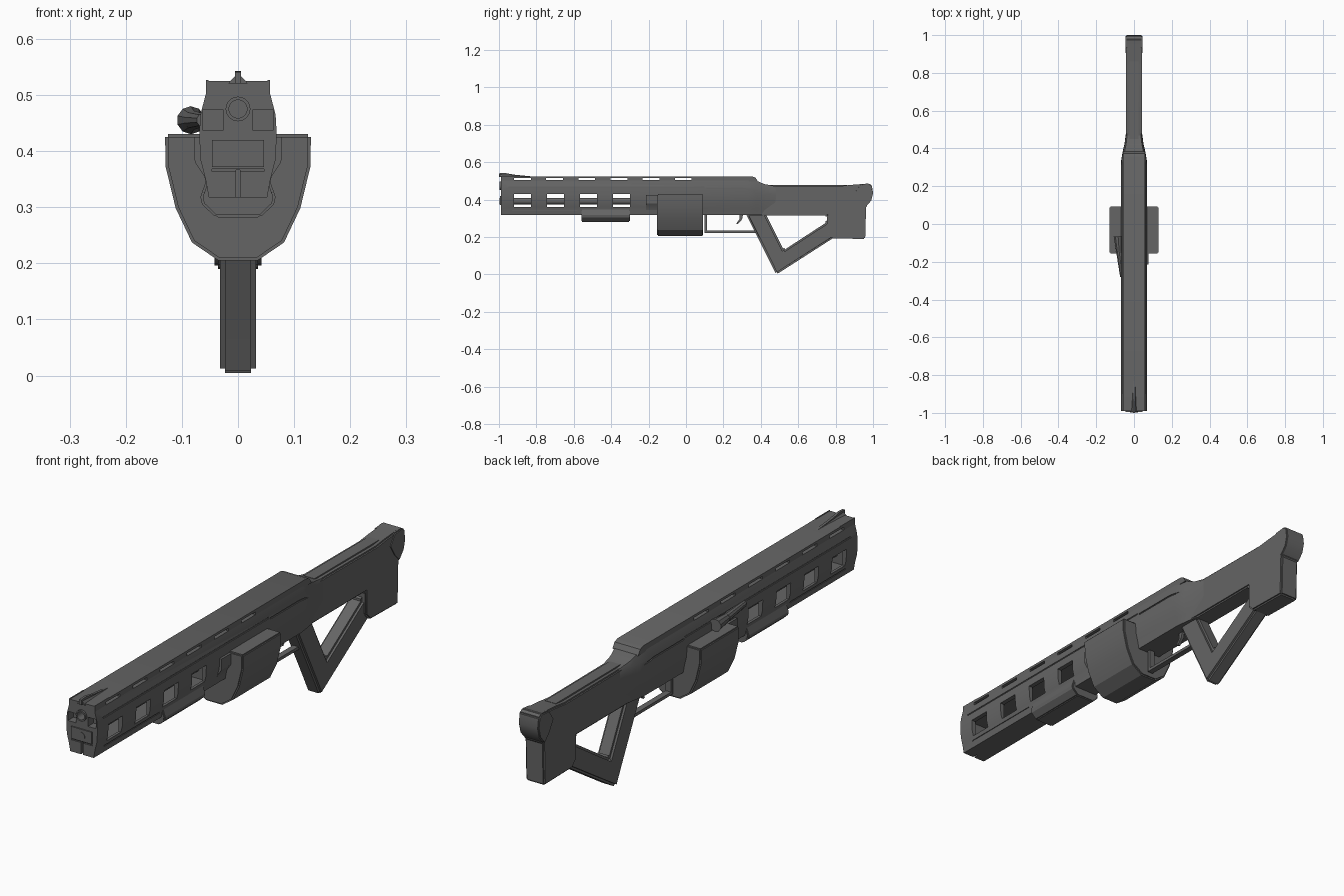
import bpy, bmesh, math
from mathutils import Vector

cube = bpy.data.objects.get("Cube")
if cube:
    bpy.data.objects.remove(cube, do_unlink=True)

gunmetal = bpy.data.materials.new("dark_gunmetal")
gunmetal.use_nodes = True
gunmetal.diffuse_color = (0.13, 0.13, 0.13, 1)
gunmetal.node_tree.nodes["Principled BSDF"].inputs["Base Color"].default_value = (0.13, 0.13, 0.13, 1)


def finish(name, bm, bevel=0.0, segments=2):
    """Turn a bmesh into a shaded, optionally bevelled object."""
    bmesh.ops.recalc_face_normals(bm, faces=bm.faces)
    if bevel:
        edges = [e for e in bm.edges if e.calc_face_angle(0) > math.radians(35)]
        bmesh.ops.bevel(bm, geom=edges, offset=bevel, segments=segments, affect='EDGES', clamp_overlap=True)
    mesh = bpy.data.meshes.new(name)
    bm.to_mesh(mesh)
    bm.free()
    mesh.materials.append(gunmetal)
    obj = bpy.data.objects.new(name, mesh)
    bpy.context.collection.objects.link(obj)
    smooth(obj)
    return obj


def smooth(obj):
    bpy.ops.object.select_all(action='DESELECT')
    obj.select_set(True)
    bpy.context.view_layer.objects.active = obj
    bpy.ops.object.shade_smooth_by_angle(angle=math.radians(30))


def loft(name, rings, bevel=0.0):
    """Skin equal-length rings of points and cap both ends."""
    bm = bmesh.new()
    loops = [[bm.verts.new(p) for p in ring] for ring in rings]
    n = len(loops[0])
    for a, b in zip(loops, loops[1:]):
        for i in range(n):
            bm.faces.new((a[i], a[(i + 1) % n], b[(i + 1) % n], b[i]))
    bm.faces.new(loops[0])
    bm.faces.new(loops[-1])
    return finish(name, bm, bevel)


def side_plate(name, outline, half, bevel=0.0, x=0.0):
    return loft(name, [[(x + s * half, y, z) for y, z in outline] for s in (-1, 1)], bevel)


def box(name, lo, hi, bevel=0.0):
    (x0, y0, z0), (x1, y1, z1) = lo, hi
    return loft(name, [[(x, y0, z0), (x, y1, z0), (x, y1, z1), (x, y0, z1)] for x in (x0, x1)], bevel)


def rod(name, start, end, r0, r1, sides=20):
    bm = bmesh.new()
    a, b = Vector(start), Vector(end)
    bmesh.ops.create_cone(bm, cap_ends=True, segments=sides, radius1=r0, radius2=r1, depth=(b - a).length)
    turn = (b - a).to_track_quat('Z', 'Y')
    for v in bm.verts:
        v.co = turn @ v.co + (a + b) / 2
    return finish(name, bm)


def carve(obj, cutters):
    """Cut each helper out of the object, then drop the helpers."""
    for c in cutters:
        c.hide_render = True
        mod = obj.modifiers.new("cut", 'BOOLEAN')
        mod.object, mod.operation, mod.solver = c, 'DIFFERENCE', 'EXACT'
    graph = bpy.context.evaluated_depsgraph_get()
    mesh = bpy.data.meshes.new_from_object(obj.evaluated_get(graph))
    obj.modifiers.clear()
    obj.data = mesh
    for c in cutters:
        bpy.data.objects.remove(c, do_unlink=True)
    smooth(obj)


def mirrored(points):
    return points + [(-x, z) for x, z in reversed(points)]


# Barrel housing and receiver, narrowing into the stock
section = mirrored([(0.052, 0.317), (0.058, 0.35), (0.067, 0.385), (0.069, 0.43), (0.067, 0.465), (0.057, 0.503)])
stations = [(-0.99, 1, 0.503), (0.33, 1, 0.503), (0.38, 0.88, 0.50), (0.42, 0.74, 0.483), (0.48, 0.62, 0.472)]
housing = loft("barrel_housing", [[(x * k, y, min(z, top)) for x, z in section] for y, k, top in stations])

cutters = [box("hollow", (-0.05, -0.94, 0.35), (0.05, -0.27, 0.435))]
for i in range(4):
    y = -0.92 + 0.177 * i
    cutters.append(box("window_cut", (-0.1, y, 0.362), (0.1, y + 0.09, 0.43)))
for s in (-1, 1):
    xa, xb = sorted((s * 0.063, s * 0.1))
    cutters.append(box("upper_groove", (xa, -0.95, 0.464), (xb, 0.1, 0.47)))
    cutters.append(side_plate("rear_groove", [(0.11, 0.458), (0.3, 0.458), (0.36, 0.45), (0.36, 0.455),
                                              (0.3, 0.464), (0.11, 0.464)], 0.02, x=s * 0.083))
    xa, xb = sorted((s * 0.054, s * 0.1))
    cutters.append(box("lower_groove", (xa, -0.93, 0.341), (xb, -0.58, 0.346)))
    # Muzzle pockets beside the bore
    xa, xb = sorted((s * 0.027, s * 0.062))
    cutters.append(box("muzzle_pocket", (xa, -1.1, 0.437), (xb, -0.955, 0.474)))
cutters.append(rod("bore_cut", (0, -1.1, 0.475), (0, -0.7, 0.475), 0.021, 0.021))
cutters.append(box("slit", (-0.046, -1.1, 0.364), (0.046, -0.98, 0.368)))
cutters.append(box("split", (-0.004, -1.1, 0.31), (0.004, -0.97, 0.366)))
carve(housing, cutters)

# Barrel, magazine tube and muzzle plate
barrel = rod("barrel", (0, -0.998, 0.475), (0, -0.72, 0.475), 0.022, 0.022, 28)
carve(barrel, [rod("barrel_bore", (0, -1.1, 0.475), (0, -0.8, 0.475), 0.016, 0.016, 28)])
rod("magazine_tube", (0, -0.997, 0.392), (0, -0.25, 0.392), 0.017, 0.017)
box("muzzle_plate", (-0.046, -0.995, 0.372), (0.046, -0.985, 0.42))

# Vented top rib
rib = side_plate("top_rib", [(-0.99, 0.498), (-0.99, 0.525), (0.352, 0.525), (0.372, 0.518), (0.385, 0.496)], 0.057)
carve(rib, [box("rib_slot", (-0.1, -0.92 + 0.172 * i, 0.504), (0.1, -0.83 + 0.172 * i, 0.515)) for i in range(6)])

# Front sight: tall blade on a sloping base
side_plate("sight_blade", [(-1.0, 0.52), (-1.0, 0.541), (-0.97, 0.543), (-0.92, 0.534), (-0.83, 0.525), (-0.83, 0.52)], 0.005)
loft("sight_base", [[(-w, y, 0.52), (w, y, 0.52), (0.005, y, z), (-0.005, y, z)]
                    for y, w, z in ((-0.995, 0.018, 0.534), (-0.83, 0.007, 0.525))])
for s in (-1, 1):
    box("rib_edge", (s * 0.055 - 0.002, -0.99, 0.52), (s * 0.055 + 0.002, -0.9, 0.527))

# Sliding fore grip
grip = mirrored([(0.04, 0.282), (0.064, 0.305), (0.067, 0.318), (0.056, 0.35)])
loft("fore_grip", [[(x, y, z) for x, z in grip] for y in (-0.56, -0.30)], 0.004)

# Drum magazine hung across the receiver
drum = mirrored([(0.035, 0.205), (0.082, 0.237), (0.111, 0.298), (0.129, 0.372), (0.13, 0.43)])
loft("drum_magazine", [[(x, y, z) for x, z in drum] for y in (-0.155, 0.092)], 0.005)
cradle = mirrored([(0.05, 0.32), (0.06, 0.355), (0.077, 0.38), (0.078, 0.425)])
loft("drum_cradle", [[(x, y, z) for x, z in cradle] for y in (-0.215, -0.14)])

# Charging handle on the right side
rod("handle_stem", (-0.062, -0.28, 0.455), (-0.079, -0.14, 0.455), 0.012, 0.017, 10)
rod("handle_knob", (-0.079, -0.14, 0.455), (-0.084, -0.065, 0.455), 0.017, 0.025, 10)

# Trigger and guard
box("guard_post", (-0.012, 0.1, 0.225), (0.012, 0.112, 0.325))
box("guard_bar", (-0.012, 0.1, 0.223), (0.012, 0.375, 0.235))
side_plate("trigger", [(0.285, 0.32), (0.285, 0.295), (0.268, 0.272), (0.278, 0.27), (0.3, 0.295), (0.305, 0.32)], 0.006)

# Stock with flared butt
side_plate("stock", [(0.4, 0.315), (0.4, 0.46), (0.45, 0.474), (0.82, 0.472), (0.88, 0.479), (0.975, 0.486),
                     (0.992, 0.475), (0.998, 0.435), (0.99, 0.4), (0.963, 0.365), (0.958, 0.19),
                     (0.78, 0.193), (0.753, 0.22), (0.753, 0.315)], 0.042, 0.006)
side_plate("butt_pad", [(0.9, 0.44), (0.93, 0.482), (0.977, 0.487), (0.994, 0.476), (1.0, 0.435), (0.99, 0.395),
                        (0.96, 0.36), (0.93, 0.39)], 0.045, 0.004)
side_plate("stock_ridge", [(0.45, 0.47), (0.45, 0.479), (0.86, 0.478), (0.86, 0.47)], 0.024)

# Open triangular hand grip
side_plate("hand_grip", [(0.32, 0.325), (0.448, 0.07), (0.482, 0.0), (0.505, 0.014), (0.795, 0.2), (0.8, 0.3),
                         (0.753, 0.3), (0.753, 0.28), (0.523, 0.13), (0.425, 0.325)], 0.032, 0.009)
